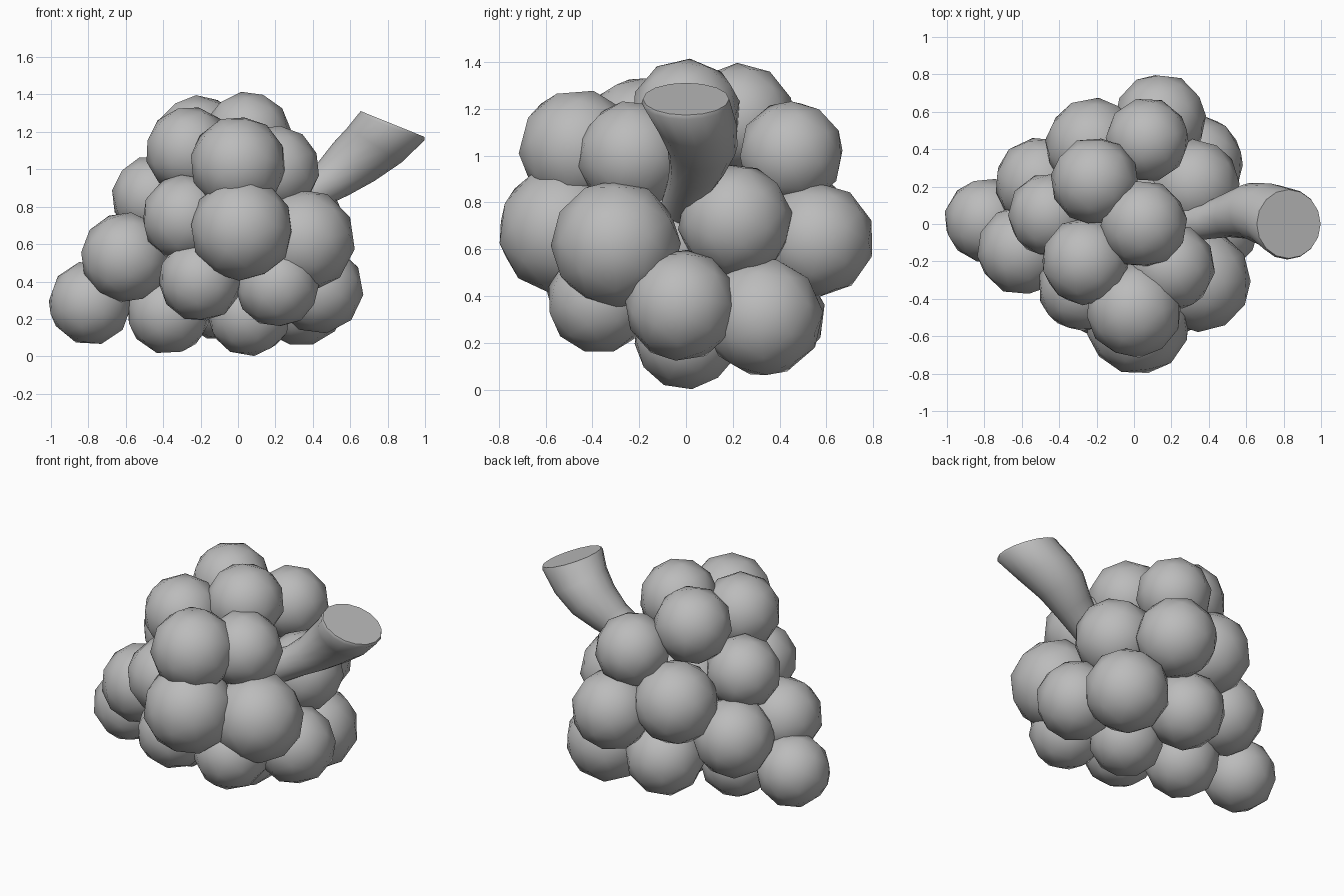
import bpy, bmesh, math, random
from mathutils import Vector, Euler

cube = bpy.data.objects.get("Cube")
if cube:
    bpy.data.objects.remove(cube, do_unlink=True)
random.seed(4)

grey = bpy.data.materials.new("soft_grey")
grey.use_nodes = True
colour = (0.5, 0.5, 0.5, 1)
grey.diffuse_color = colour
grey.node_tree.nodes["Principled BSDF"].inputs["Base Color"].default_value = colour


def finish(bm, name, location=(0, 0, 0)):
    mesh = bpy.data.meshes.new(name)
    bm.to_mesh(mesh)
    bm.free()
    obj = bpy.data.objects.new(name, mesh)
    obj.location = location
    mesh.materials.append(grey)
    bpy.context.collection.objects.link(obj)
    return obj


def berry(name, x, y, z, radius):
    bm = bmesh.new()
    bmesh.ops.create_icosphere(bm, subdivisions=2, radius=radius * 1.03)
    turn = Euler([random.uniform(0, math.tau) for _ in range(3)])
    bmesh.ops.rotate(bm, verts=bm.verts, matrix=turn.to_matrix())
    for f in bm.faces:
        f.smooth = True
    return finish(bm, name, (x, y, z))


# Berries: x, y, z, radius, grouped by layer
layers = {
    "top_berry": [(-.21, .23, 1.16, .23), (.05, 0, 1.18, .23), (-.26, -.2, 1.1, .23),
                  (0, -.46, 1.03, .25), (.2, -.23, 1.0, .23), (.07, .45, 1.01, .22)],
    "middle_berry": [(.14, .56, .64, .24), (-.22, .42, .73, .25), (-.45, .05, .85, .22),
                     (-.28, -.34, .74, .23), (.02, -.53, .68, .27), (.35, -.3, .62, .27),
                     (.32, .21, .72, .24), (0, 0, .65, .3)],
    "lower_berry": [(-.5, .22, .5, .24), (-.6, -.14, .53, .235), (-.2, -.37, .41, .22),
                    (.21, -.37, .38, .22), (.43, -.02, .36, .235), (.33, .33, .31, .25),
                    (-.1, .36, .32, .23)],
    "bottom_berry": [(.06, 0, .225, .22), (-.37, 0, .235, .22), (-.79, .02, .285, .22)],
}
for layer, berries in layers.items():
    for i, spec in enumerate(berries, 1):
        berry(f"{layer}_{i}", *spec)

# Stem: rings of (x, y, z, radius, tilt in degrees) flaring towards the cut end
rings = [(.2, 0, .78, .11, 35), (.4, .02, .88, .1, 38), (.51, .05, .95, .12, 42),
         (.62, .07, 1.04, .15, 47), (.73, .045, 1.13, .172, 57), (.82, 0, 1.225, .19, 68),
         (.827, 0, 1.242, .184, 68)]
sides = 16
bm = bmesh.new()
loops = []
for x, y, z, r, tilt in rings:
    a = math.radians(tilt)
    across = Vector((math.sin(a), 0, -math.cos(a)))
    loops.append([bm.verts.new(Vector((x, y, z)) + across * r * math.cos(t) + Vector((0, r * math.sin(t), 0)))
                  for t in (math.tau * k / sides for k in range(sides))])
for low, high in zip(loops, loops[1:]):
    for k in range(sides):
        n = (k + 1) % sides
        bm.faces.new((low[k], low[n], high[n], high[k])).smooth = True
bm.faces.new(loops[0])
bm.faces.new(loops[-1])
bmesh.ops.recalc_face_normals(bm, faces=bm.faces)
for e in bm.edges:
    e.smooth = all(f.smooth for f in e.link_faces)
finish(bm, "stem")
